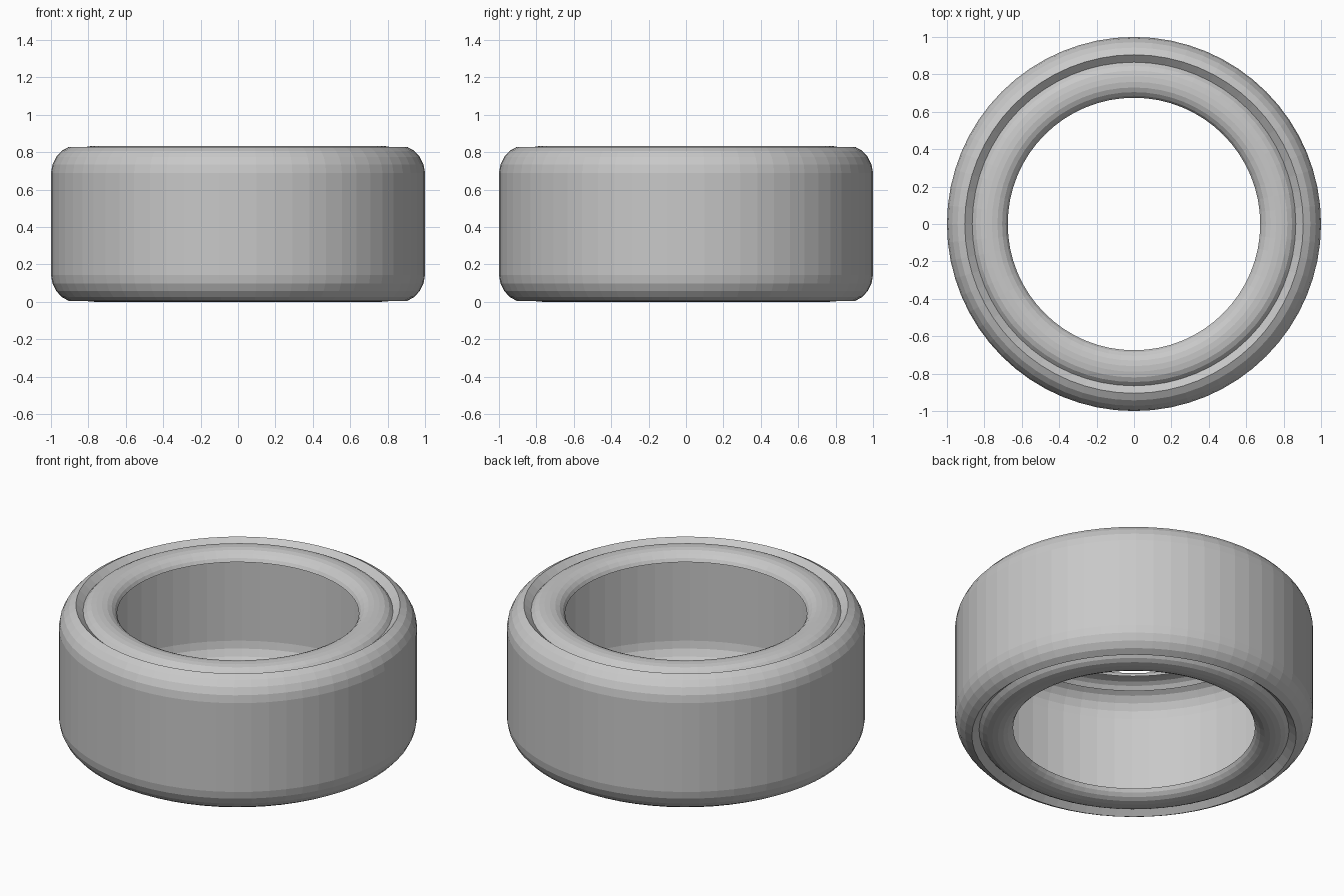
import bpy, bmesh, math

if "Cube" in bpy.data.objects:
    bpy.data.objects.remove(bpy.data.objects["Cube"])

SIDES = 64
HEIGHT = 0.833

# Upper half of the tyre section (radius, height): tread, shoulder, groove, rounded bead lip
upper = [(1.0, 0.69), (0.992, 0.735), (0.972, 0.775), (0.943, 0.807), (0.905, 0.828),
         (0.865, 0.793), (0.845, 0.814), (0.82, 0.827), (0.79, 0.832), (0.76, 0.833),
         (0.73, 0.828), (0.705, 0.816), (0.686, 0.798), (0.675, 0.778)]
lower = [(r, HEIGHT - z) for r, z in reversed(upper)]
profile = lower + upper

rubber = bpy.data.materials.new("grey rubber")
rubber.diffuse_color = (0.58, 0.58, 0.58, 1)
rubber.use_nodes = True
rubber.node_tree.nodes["Principled BSDF"].inputs["Base Color"].default_value = rubber.diffuse_color

# Spin the section into a hollow, open-sided shell
bm = bmesh.new()
rings = []
for r, z in profile:
    rings.append([bm.verts.new((r * math.cos(2 * math.pi * i / SIDES),
                                r * math.sin(2 * math.pi * i / SIDES), z))
                  for i in range(SIDES)])
for a, b in zip(rings, rings[1:]):
    for i in range(SIDES):
        j = (i + 1) % SIDES
        bm.faces.new((a[i], a[j], b[j], b[i]))

mesh = bpy.data.meshes.new("tyre")
bm.to_mesh(mesh)
bm.free()
mesh.materials.append(rubber)
tyre = bpy.data.objects.new("tyre", mesh)
bpy.context.collection.objects.link(tyre)
